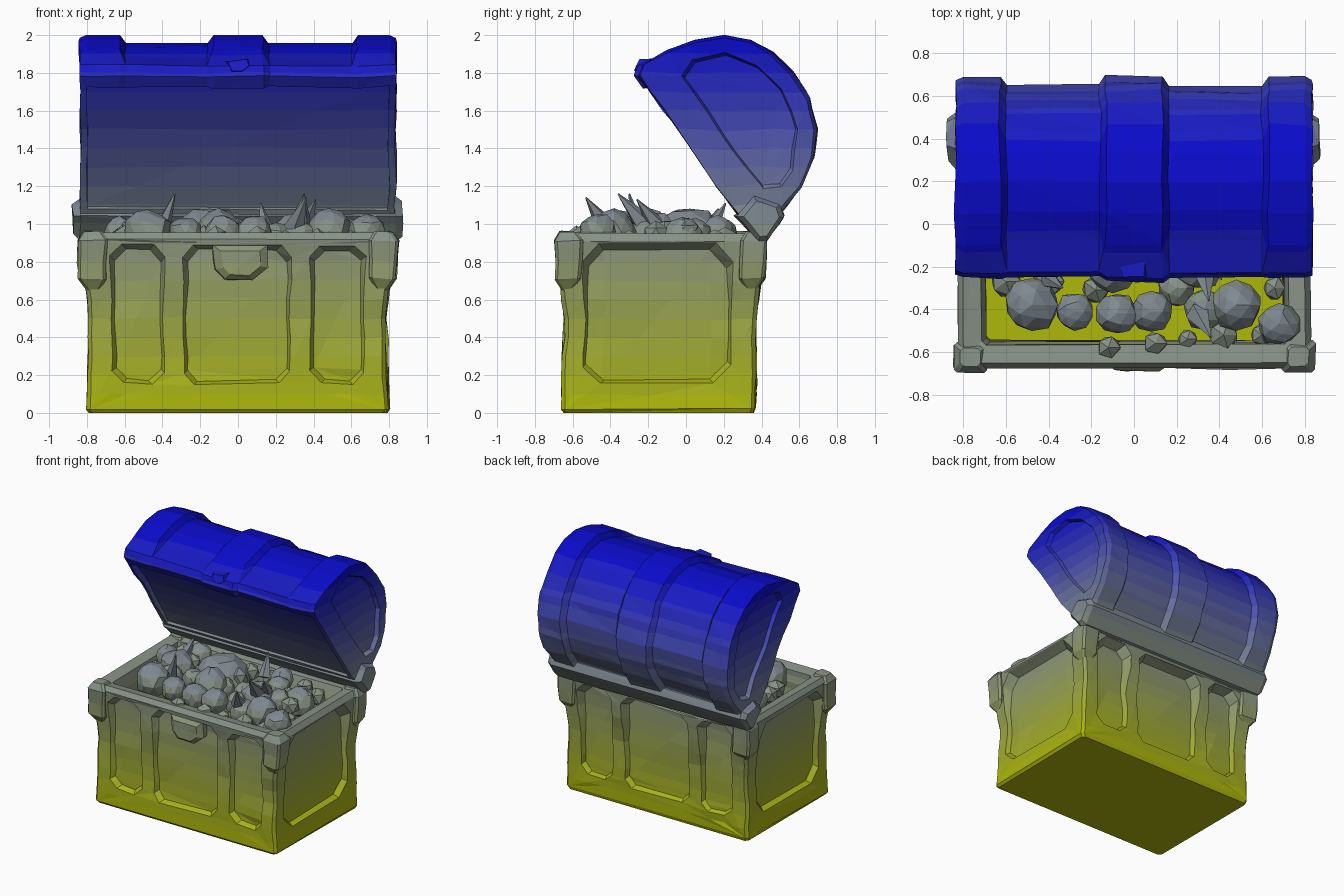
import bpy, bmesh, random
from mathutils import Vector, noise

if "Cube" in bpy.data.objects:
    bpy.data.objects.remove(bpy.data.objects["Cube"])

random.seed(4)
STEP = 0.1
YELLOW, GREY, BLUE = Vector((.68, .72, .05)), Vector((.52, .56, .55)), Vector((.05, .05, .80))

# height gradient palette, yellow at the base to blue on the lid
palette = []
for i in range(20):
    t = (i + .5) / 10
    c = YELLOW.lerp(GREY, t) if t < 1 else GREY.lerp(BLUE, t - 1)
    mat = bpy.data.materials.new(f"height_tint_{i}")
    mat.diffuse_color = (*[k ** 2.2 for k in c], 1)
    mat.use_nodes = True
    mat.node_tree.nodes["Principled BSDF"].inputs["Base Color"].default_value = mat.diffuse_color
    palette.append(mat)


def make(name, bm):
    mesh = bpy.data.meshes.new(name)
    bm.to_mesh(mesh)
    bm.free()
    obj = bpy.data.objects.new(name, mesh)
    bpy.context.collection.objects.link(obj)
    return obj


def loft(name, rings):
    """Closed solid skinned through rings of equal point count."""
    bm = bmesh.new()
    vs = [[bm.verts.new(p) for p in ring] for ring in rings]
    n = len(vs[0])
    for a, b in zip(vs, vs[1:]):
        for i in range(n):
            bm.faces.new((a[i], a[(i + 1) % n], b[(i + 1) % n], b[i]))
    bm.faces.new(vs[0])
    bm.faces.new(vs[-1])
    bmesh.ops.recalc_face_normals(bm, faces=bm.faces)
    return make(name, bm)


def octagon(l, r, b, t, c):
    """Rectangle with chamfered corners."""
    return [(l + c, b), (r - c, b), (r, b + c), (r, t - c), (r - c, t), (l + c, t), (l, t - c), (l, b + c)]


def rect(z, x0, x1, y0, y1, c=.02):
    return [(x, y, z) for x, y in octagon(x0, x1, y0, y1, c)]


def along_x(x, profile):
    return [(x, y, z) for y, z in profile]


def shrink(profile, k):
    c = sum((Vector(p) for p in profile), Vector((0, 0))) / len(profile)
    return [tuple(c + (Vector(p) - c) * k) for p in profile]


def cut(obj, cutter):
    cutter.hide_render = True
    mod = obj.modifiers.new("cut", 'BOOLEAN')
    mod.operation, mod.solver, mod.object = 'DIFFERENCE', 'EXACT', cutter
    deps = bpy.context.evaluated_depsgraph_get()
    mesh = bpy.data.meshes.new_from_object(obj.evaluated_get(deps))
    obj.modifiers.clear()
    obj.data = mesh
    bpy.data.objects.remove(cutter)


def finish(obj, wobble=.016, slices=True):
    """Slice by height, roughen like carved wood, tint each face by height."""
    bm = bmesh.new()
    bm.from_mesh(obj.data)
    if slices:
        bmesh.ops.triangulate(bm, faces=bm.faces)
        for i in range(1, 20):
            bmesh.ops.bisect_plane(bm, geom=bm.verts[:] + bm.edges[:] + bm.faces[:],
                                   plane_co=(0, 0, i * STEP), plane_no=(0, 0, 1))
    for f in bm.faces:
        f.material_index = max(0, min(19, int(f.calc_center_median().z / STEP)))
        f.smooth = False
    for v in bm.verts:
        d = noise.noise_vector(v.co * 5) * wobble
        v.co += Vector((d.x, d.y, d.z if .02 < v.co.z < 1.95 else 0))
    obj.data.materials.clear()
    for mat in palette:
        obj.data.materials.append(mat)
    bm.to_mesh(obj.data)
    bm.free()


# chest body: tapered open box with a rim
outer = [(0, .785, -.645, .36), (.025, .80, -.66, .37), (.5, .785, -.645, .37), (.7, .81, -.66, .40),
         (.92, .825, -.675, .41), (.955, .80, -.65, .39), (.94, .72, -.565, .30),
         (.85, .70, -.55, .27), (.05, .70, -.55, .27)]
body = loft("chest_body", [rect(z, -x, x, y0, y1) for z, x, y0, y1 in outer])


# recessed panels with chamfered corners
def panel(axis, deep, out, a0, a1, c=.06, z0=.145, z1=.89):
    rings = []
    for d, k in ((deep, .03), (out, -.02)):
        pts = octagon(a0 + k, a1 - k, z0 + k, z1 - k, c)
        rings.append([(a, d, z) if axis == 'y' else (d, a, z) for a, z in pts])
    cut(body, loft("panel_cutter", rings))


for a0, a1 in ((-.68, -.38), (-.30, .29), (.37, .68)):
    panel('y', -.615, -.72, a0, a1)
    panel('y', .335, .45, a0, a1)
for s in (-1, 1):
    panel('x', s * .755, s * .86, -.55, .25, .09)
finish(body)

# corner caps on the rim
for sx, side in ((-1, "left"), (1, "right")):
    for y0, y1, end in ((-.695, -.55, "front"), (.28, .425, "back")):
        rings = []
        for z, k in ((.64, .05), (.71, .005), (.91, 0), (.96, .03)):
            xs = sorted((sx * (.69 + k), sx * (.845 - k)))
            rings.append(rect(z, *xs, y0 + k, y1 - k, .015))
        finish(loft(f"corner_cap_{end}_{side}", rings))

# lock plate
lock = [(-.14, .89), (.15, .89), (.16, .77), (.08, .70), (-.08, .71), (-.13, .76)]
finish(loft("lock_plate", [[(x, y, z) for x, z in p] for y, p in
                           ((-.60, lock), (-.66, lock), (-.69, shrink(lock, .7)))]))

# lid: barrel profile lofted along x, swelling at three bands
arc = [(-.10, 1.92), (.05, 1.975), (.20, 2.0), (.34, 1.975), (.46, 1.91), (.57, 1.80),
       (.65, 1.66), (.69, 1.50), (.67, 1.35), (.61, 1.20), (.52, 1.08)]


def lid_profile(k, lip):
    mid = Vector((.2, 1.5))
    mound = [tuple(mid + (Vector(p) - mid) * k) for p in arc]
    return [(lip, 1.78), (lip + .02, 1.84)] + mound + [(.42, .93), (.37, .94), (.28, 1.04)]


half = [(.13, 1, -.27), (.16, .915, -.245), (.60, .915, -.245), (.63, 1, -.25),
        (.80, 1, -.25), (.835, .97, -.24)]
stations = [(-x, k, l) for x, k, l in reversed(half)] + half
lid = loft("lid", [along_x(x, lid_profile(k, l)) for x, k, l in stations])

# recess under the lid (fading out at the hinge) and inset end panels
n = Vector((.81, .59))
top, low = Vector((-.216, 1.72)), Vector((.255, 1.075))
quad = [tuple(top + n * .06), tuple(low + n * .02), tuple(low - n * .2), tuple(top - n * .2)]
cut(lid, loft("recess_cutter", [along_x(-.80, quad), along_x(.80, quad)]))
end = [(-.03, 1.79), (.03, 1.87), (.20, 1.91), (.38, 1.84), (.51, 1.72),
       (.60, 1.50), (.56, 1.28), (.50, 1.19), (.41, 1.17)]
for s in (-1, 1):
    cut(lid, loft("end_cutter", [along_x(s * .805, shrink(end, .94)), along_x(s * .86, shrink(end, 1.03))]))
finish(lid)

# hinge rail along the back of the lid
rail = [(.26, 1.04), (.36, 1.14), (.50, 1.10), (.525, 1.04), (.43, .92), (.38, .91)]
finish(loft("hinge_rail", [along_x(x, shrink(rail, k)) for x, k in
                           ((-.872, .75), (-.835, 1), (.835, 1), (.872, .75))]))

# hasp on the lid front
hasp = [(-.07, 1.87), (.06, 1.88), (.07, 1.83), (.02, 1.795), (-.05, 1.80)]
finish(loft("lid_hasp", [[(x, y + (z - 1.8) * .5, z) for x, z in p] for y, p in
                         ((-.22, hasp), (-.28, shrink(hasp, .8)))]))

# treasure: faceted stones, larger ones in front and a loose layer behind
stones = [(-.48, -.38, .95, .13), (-.28, -.41, .95, .09), (-.08, -.42, .95, .10),
          (.08, -.41, .95, .10), (.48, -.38, .96, .12), (.68, -.47, .96, .10),
          (.33, -.40, .92, .10), (-.10, -.20, .96, .12), (-.15, .02, .90, .20),
          (.30, -.18, .94, .13), (-.50, -.05, .93, .13), (.55, -.02, .92, .12),
          (-.60, -.27, .92, .08), (.10, -.56, .93, .06), (-.12, -.58, .93, .06), (.25, -.54, .92, .05),
          (.20, -.30, .92, .09), (-.18, -.31, .92, .07), (.60, -.52, .91, .06), (.42, -.52, .90, .08),
          (-.40, -.27, .91, .08), (.66, -.30, .91, .06)]
for i in range(9):
    for y in (-.14, .02, .18):
        stones.append((-.60 + i * .15 + random.uniform(-.03, .03), y + random.uniform(-.03, .03),
                       random.uniform(.90, .96), random.uniform(.07, .09)))
bm = bmesh.new()
for x, y, z, r in stones:
    made = bmesh.ops.create_icosphere(bm, subdivisions=2 if r > .08 else 1, radius=r)["verts"]
    for v in made:
        v.co = Vector((x, y, z)) + v.co * random.uniform(.90, 1.06)
finish(make("treasure_stones", bm), 0, False)

# crystal spikes: base point, tip point, radius
spikes = [((-.40, -.26, .98), (-.335, -.30, 1.16), .045), ((.30, -.42, .98), (.36, -.53, 1.14), .06),
          ((.33, -.22, 1.0), (.35, -.36, 1.16), .06), ((.36, -.16, 1.0), (.41, -.26, 1.13), .05),
          ((.15, .12, .95), (.12, .21, 1.11), .05), ((-.55, .10, .94), (-.50, .17, 1.08), .05)]
bm = bmesh.new()
for base, tip, r in spikes:
    a, b = Vector(base), Vector(tip)
    made = bmesh.ops.create_cone(bm, cap_ends=True, segments=5, radius1=r, radius2=.004,
                                 depth=(b - a).length)["verts"]
    turn = (b - a).to_track_quat('Z', 'Y')
    for v in made:
        v.co = (a + b) / 2 + turn @ v.co
finish(make("treasure_crystals", bm), 0, False)
